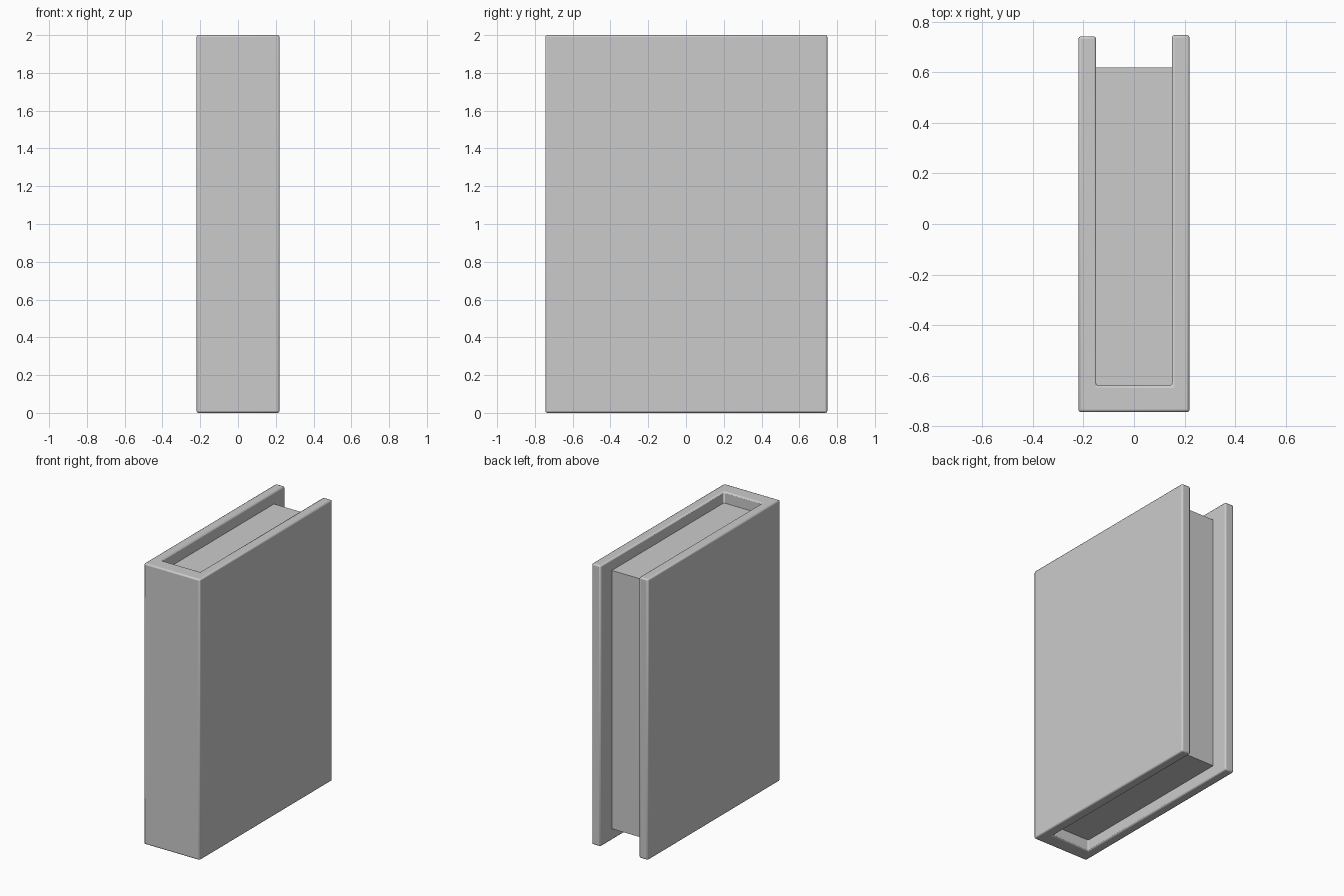
import bpy, bmesh

if "Cube" in bpy.data.objects:
    bpy.data.objects.remove(bpy.data.objects["Cube"])


def prism(name, outline, z0, z1):
    """Extrude a flat outline (counter-clockwise from above) from z0 to z1."""
    bm = bmesh.new()
    face = bm.faces.new([bm.verts.new((x, y, z0)) for x, y in outline])
    ext = bmesh.ops.extrude_face_region(bm, geom=[face])
    for v in ext["geom"]:
        if isinstance(v, bmesh.types.BMVert):
            v.co.z = z1
    bmesh.ops.recalc_face_normals(bm, faces=bm.faces)
    mesh = bpy.data.meshes.new(name)
    bm.to_mesh(mesh)
    bm.free()
    obj = bpy.data.objects.new(name, mesh)
    bpy.context.collection.objects.link(obj)
    return obj


OUT, INN = 0.22, 0.15           # outer and inner half widths
FRONT, SPINE = -0.745, -0.64    # outer and inner face of the spine

# Cover: two boards and the spine as one U-shaped wrap
cover = prism("cover", [(-OUT, FRONT), (OUT, FRONT), (OUT, 0.748), (INN, 0.748),
                        (INN, SPINE), (-INN, SPINE), (-INN, 0.743), (-OUT, 0.743)],
              0, 2)
bevel = cover.modifiers.new("soft_edges", "BEVEL")
bevel.width = 0.01
bevel.segments = 2
bevel.limit_method = "ANGLE"

# Page block, set back from the cover at top, bottom and fore edge
prism("pages", [(-INN, SPINE), (INN, SPINE), (INN, 0.62), (-INN, 0.62)], 0.08, 1.92)

# Smooth the rounded edges of the cover, keep the rest sharp
bpy.context.view_layer.objects.active = cover
cover.select_set(True)
bpy.ops.object.shade_smooth_by_angle()
